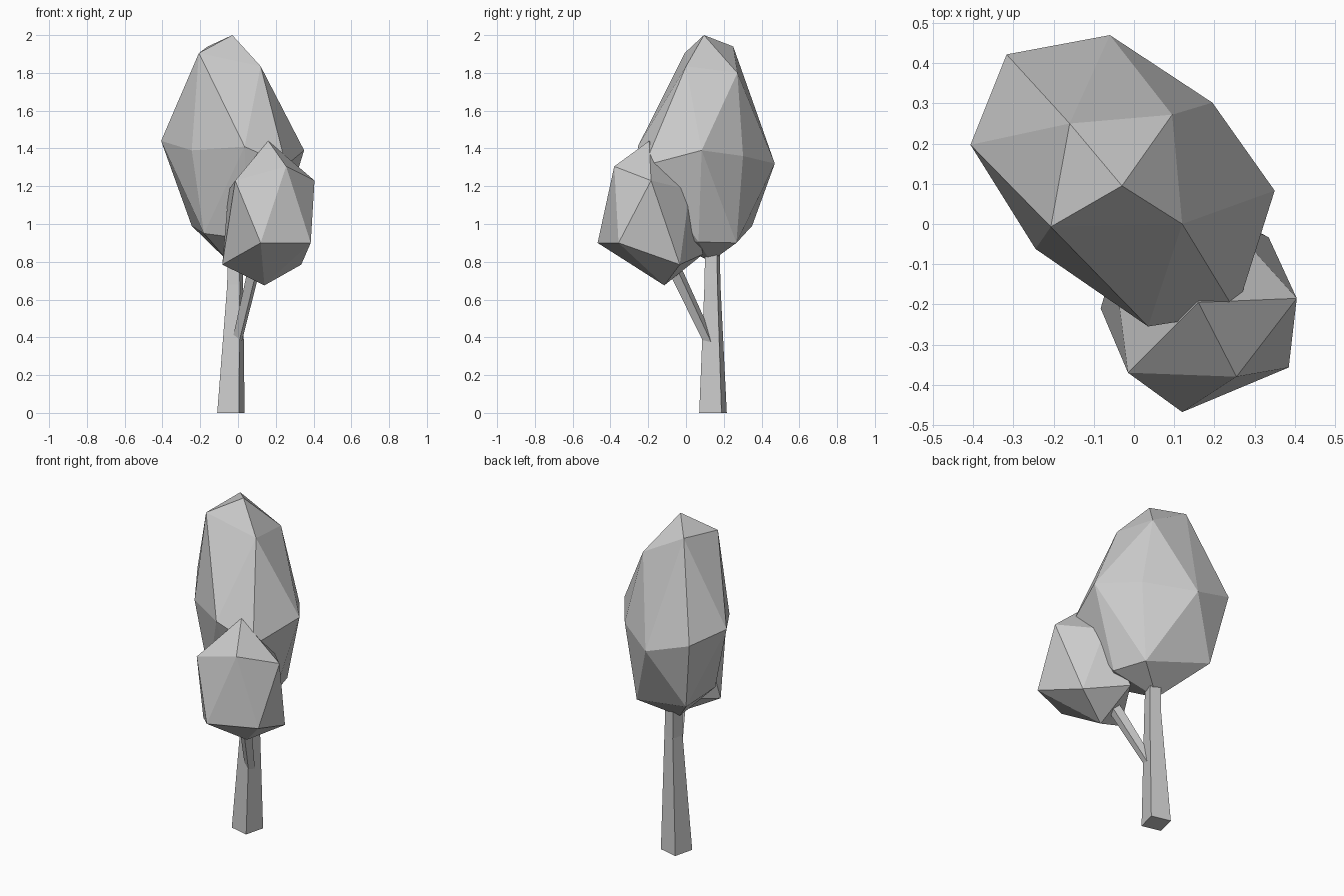
import bpy, bmesh
from mathutils import Vector

if "Cube" in bpy.data.objects:
    bpy.data.objects.remove(bpy.data.objects["Cube"])


def finish(name, bm):
    bmesh.ops.recalc_face_normals(bm, faces=bm.faces)
    me = bpy.data.meshes.new(name)
    bm.to_mesh(me)
    bm.free()
    ob = bpy.data.objects.new(name, me)
    bpy.context.collection.objects.link(ob)
    return ob


def crown(name, points):
    """Faceted foliage: convex hull around a few rough points."""
    bm = bmesh.new()
    for p in points:
        bm.verts.new(p)
    res = bmesh.ops.convex_hull(bm, input=bm.verts)
    loose = [v for v in bm.verts if not v.link_faces]
    bmesh.ops.delete(bm, geom=loose, context='VERTS')
    return finish(name, bm)


def limb(name, rings, a, b):
    """Four-sided tapering limb; rings are (centre, size), a and b the half diagonals."""
    bm = bmesh.new()
    loops = []
    for c, s in rings:
        c = Vector(c)
        loops.append([bm.verts.new(c + d * s) for d in (a, b, -a, -b)])
    for lo, hi in zip(loops, loops[1:]):
        for i in range(4):
            j = (i + 1) % 4
            bm.faces.new((lo[i], lo[j], hi[j], hi[i]))
    bm.faces.new(loops[0][::-1])
    bm.faces.new(loops[-1])
    return finish(name, bm)


# Main crown: top, upper ring, middle ring, lower ring, bottom
crown("main_crown", [
    (-.03, .095, 2.0),
    (-.16, .25, 1.94), (.095, .272, 1.80), (.12, 0, 1.835), (-.207, -.007, 1.905),
    (-.317, .422, 1.40), (-.06, .47, 1.32), (.195, .302, 1.36), (.35, .083, 1.39),
    (.254, -.22, 1.31), (.035, -.255, 1.41), (-.245, -.062, 1.39), (-.407, .197, 1.44),
    (-.245, .35, .99), (.14, .267, .90), (.2, .066, .905), (.05, -.1, .92), (-.18, -.02, .95),
    (-.05, .13, .80)])

# Side crown: top, upper ring, lower ring, bottom
crown("side_crown", [
    (.16, -.195, 1.44),
    (.255, -.38, 1.305), (.405, -.185, 1.23), (.22, .02, 1.18), (-.05, -.1, 1.18), (-.015, -.37, 1.23),
    (.385, -.357, .90), (.12, -.468, .90), (-.083, -.21, .785), (.1, .09, .84), (.335, -.033, .785),
    (.14, -.115, .675)])

# Trunk
limb("trunk", [((-.0375, .143, 0), 1), ((-.015, .14, .68), .58), ((-.018, .14, .92), .52)],
     Vector((.0725, .045, 0)), Vector((-.0425, .073, 0)))

# Side branch
limb("branch", [((-.01, .13, .36), .8), ((.075, -.04, .72), 1), ((.1, -.09, .82), 1)],
     Vector((.032, .012, 0)), Vector((-.012, .032, .012)))
